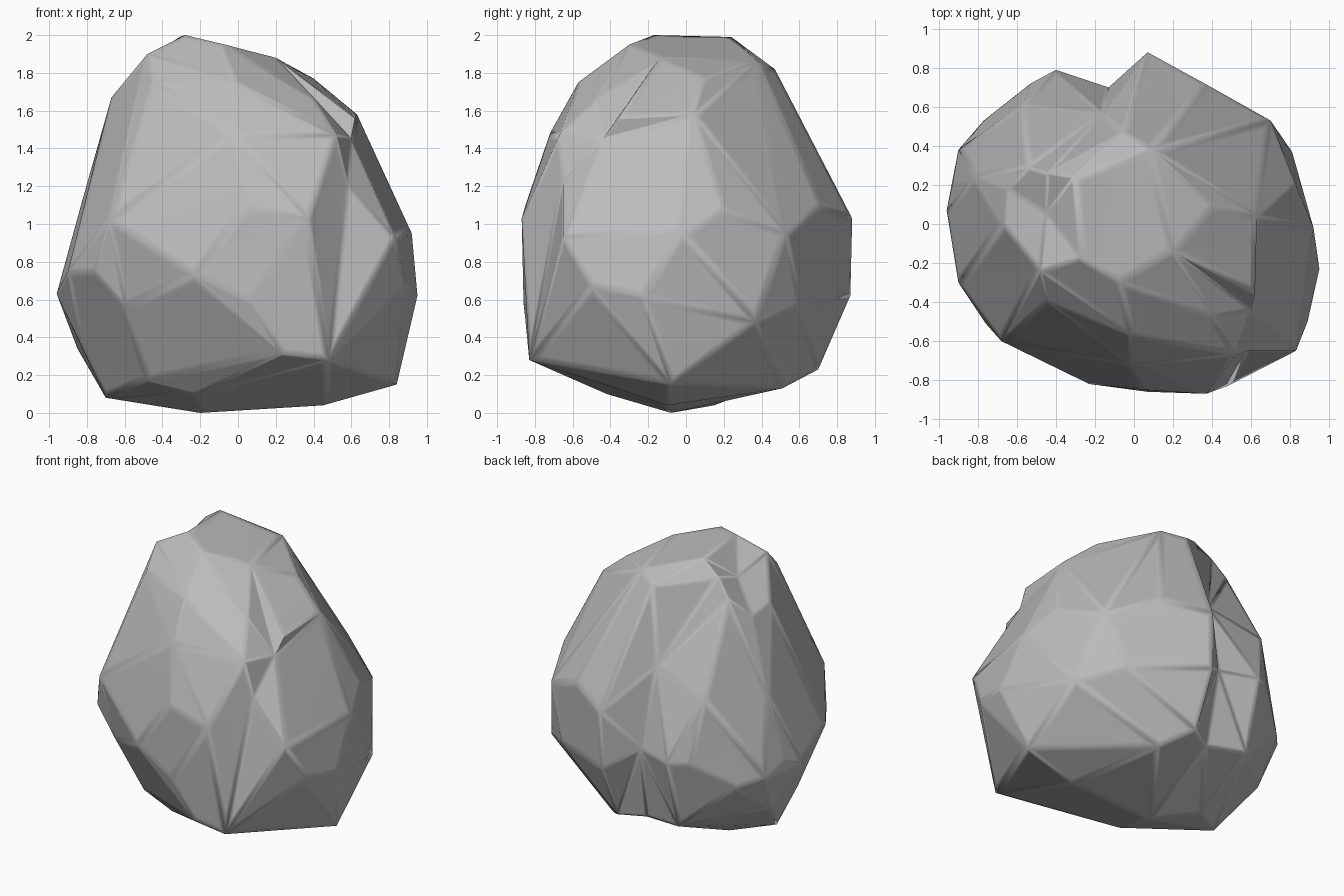
import bpy
import bmesh
from mathutils import Vector
from mathutils.bvhtree import BVHTree

default_cube = bpy.data.objects.get("Cube")
if default_cube:
    bpy.data.objects.remove(default_cube, do_unlink=True)

CENTRE = Vector((0, 0, 1))


def make_material(name, colour):
    material = bpy.data.materials.new(name)
    material.use_nodes = True
    material.diffuse_color = colour
    material.node_tree.nodes["Principled BSDF"].inputs["Base Color"].default_value = colour
    return material


def wrap(points):
    """Stretch a convex skin over the points."""
    bm = bmesh.new()
    for point in points:
        bm.verts.new(point)
    bmesh.ops.convex_hull(bm, input=bm.verts)
    bm.verts.ensure_lookup_table()
    return bm


def skin_corners(ridges, hollows):
    """Skin all corners; buried ones are lifted onto the skin, then pressed back in."""
    corners = [Vector(corner) for corner in ridges + hollows]
    guides = [corner.copy() for corner in corners]
    bm = wrap(guides)
    for attempt in range(15):
        buried = [i for i, v in enumerate(bm.verts) if not v.link_faces]
        if not buried:
            break
        skin = BVHTree.FromBMesh(bm)
        for i in buried:
            outward = (corners[i] - CENTRE).normalized()
            hit = skin.ray_cast(CENTRE, outward)[0]
            lift = 0.006 if i < len(ridges) else 0.07
            guides[i] = hit + outward * lift
        bm.free()
        bm = wrap(guides)
    for vert, corner in zip(bm.verts, corners):
        vert.co = corner
    stray = [v for v in bm.verts if not v.link_faces]
    bmesh.ops.delete(bm, geom=stray, context="VERTS")
    return bm


def soften_facets(bm):
    """Merge near-flat faces and give each facet a narrow soft border."""
    bmesh.ops.dissolve_limit(bm, angle_limit=0.1, verts=bm.verts, edges=bm.edges)
    bmesh.ops.recalc_face_normals(bm, faces=bm.faces)
    for face in list(bm.faces):
        border = min(0.04, 0.4 * face.calc_area() / face.calc_perimeter())
        bmesh.ops.inset_individual(bm, faces=[face], thickness=border, use_even_offset=True)
    for face in bm.faces:
        face.smooth = True


def make_rock(name, ridges, hollows, material):
    bm = skin_corners(ridges, hollows)
    soften_facets(bm)
    mesh = bpy.data.meshes.new(name)
    bm.to_mesh(mesh)
    bm.free()
    mesh.materials.append(material)
    rock = bpy.data.objects.new(name, mesh)
    bpy.context.collection.objects.link(rock)
    return rock


stone = make_material("grey stone", (0.5, 0.5, 0.5, 1.0))

# Crown of the boulder and its sloping shoulders
crown = [
    (-.28, -.17, 2), (-.31, .24, 1.99), (-.06, .47, 1.82), (.09, .38, 1.86),
    (.2, -.14, 1.88), (-.07, -.3, 1.95), (-.48, -.24, 1.9), (-.45, -.39, 1.76),
    (-.02, -.57, 1.75), (.4, -.46, 1.67), (.4, .1, 1.77), (.63, .04, 1.58),
    (.62, -.36, 1.56), (-.67, 0, 1.67), (.3, .48, 1.5), (-.44, .26, 1.9),
    (-.54, .29, 1.78), (-.65, .18, 1.64),
]

# Front face and the ridge towards the side
front = [
    (-.68, -.6, 1.02), (-.23, -.82, .73), (.05, -.85, 1.1), (-.02, -.72, 1.48),
    (.37, -.87, 1.03), (.52, -.67, 1.47), (.83, -.65, .93), (.89, -.5, .67),
    (.07, -.86, .58), (.23, -.83, .31), (.48, -.83, .28), (-.76, -.51, .76),
]

# Sides and back, listed around the boulder
sides_and_back = [
    (.95, -.23, .62), (.92, -.02, .95), (.83, .2, 1.08), (.7, .53, .95),
    (.38, .71, 1.1), (.07, .88, 1.03), (.06, .87, .62), (-.4, .79, .75),
    (-.53, .72, .76), (-.57, .61, 1.19), (-.82, .24, 1.14), (-.93, .2, .7),
    (-.9, .38, .62), (-.77, .53, .57), (-.96, .07, .63), (-.9, -.3, .75),
    (.81, .37, .48), (.57, .6, .57),
]

# Blunt base
base = [
    (.84, -.08, .15), (.45, -.1, .04), (-.2, -.08, 0), (-.23, -.42, .1),
    (-.48, -.38, .17), (-.7, -.03, .08), (-.84, -.07, .38), (-.45, .15, .04),
    (-.85, .24, .34), (-.4, .66, .25), (.22, .51, .13), (.06, .7, .23),
]

# Hollow worn into the lower front corner
front_hollow = [(-.6, -.54, .57), (-.41, -.57, .45)]

# Cleft down the back
back_cleft = [(-.16, .56, 1.3), (-.13, .7, .75), (-.11, .6, .22)]

# Groove beside the crown and a dip below the side shoulder
dips = [(-.45, .06, 1.83), (.58, -.65, 1.22), (.6, -.44, 1.45)]

boulder = make_rock(
    "boulder",
    crown + front + sides_and_back + base,
    front_hollow + back_cleft + dips,
    stone,
)
